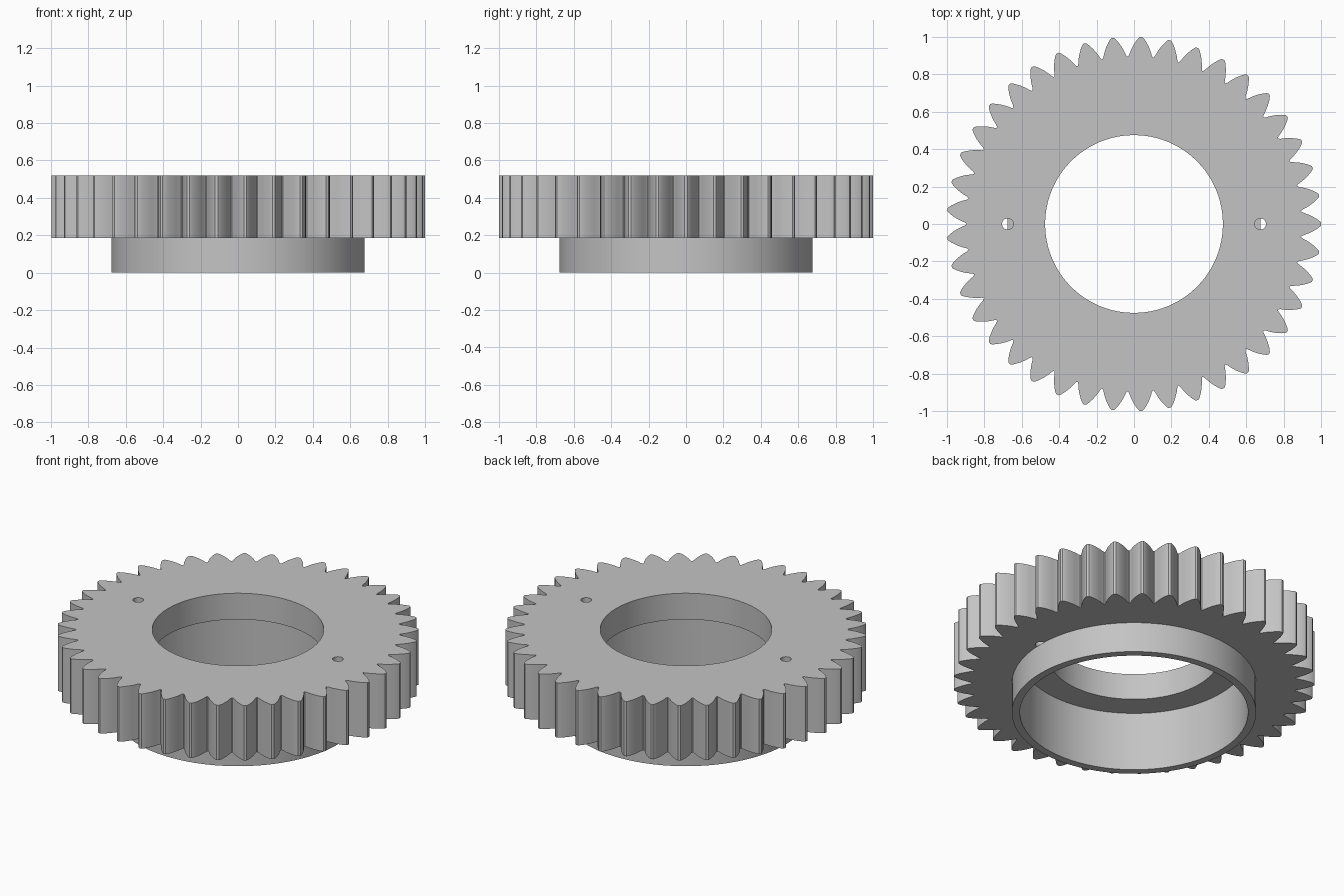
import bpy
import math
from math import cos, sin, radians

cube = bpy.data.objects.get("Cube")
if cube:
    bpy.data.objects.remove(cube, do_unlink=True)

TEETH = 41
TOP, UNDERSIDE, LEDGE = 0.52, 0.185, 0.36
BORE_R, RECESS_R, COLLAR_R = 0.475, 0.632, 0.677
PIN_X, PIN_R = 0.675, 0.03

grey = bpy.data.materials.new("plain grey")
grey.use_nodes = True
grey.diffuse_color = (0.55, 0.55, 0.55, 1)
grey.node_tree.nodes["Principled BSDF"].inputs["Base Color"].default_value = (0.55, 0.55, 0.55, 1)


def prism(name, outline, z0, z1):
    """Extrude a closed 2D outline from z0 to z1."""
    n = len(outline)
    verts = [(x, y, z) for z in (z0, z1) for x, y in outline]
    faces = [list(range(n))[::-1], list(range(n, 2 * n))]
    faces += [(i, (i + 1) % n, n + (i + 1) % n, n + i) for i in range(n)]
    mesh = bpy.data.meshes.new(name)
    mesh.from_pydata(verts, [], faces)
    mesh.materials.append(grey)
    obj = bpy.data.objects.new(name, mesh)
    bpy.context.collection.objects.link(obj)
    return obj


def circle(radius, segments, cx=0.0):
    steps = (2 * math.pi * i / segments for i in range(segments))
    return [(cx + radius * cos(a), radius * sin(a)) for a in steps]


def activate(obj):
    bpy.ops.object.select_all(action='DESELECT')
    obj.select_set(True)
    bpy.context.view_layer.objects.active = obj


def cut(obj, outline, z0, z1):
    """Subtract a prism and discard the cutter."""
    cutter = prism("cutter", outline, z0, z1)
    cutter.hide_render = True
    mod = obj.modifiers.new("cut", 'BOOLEAN')
    mod.operation, mod.solver, mod.object = 'DIFFERENCE', 'EXACT', cutter
    activate(obj)
    bpy.ops.object.modifier_apply(modifier=mod.name)
    bpy.data.objects.remove(cutter, do_unlink=True)


# Toothed wheel: one convex flank (radius, half angle in degrees), mirrored and repeated
flank = [(0.896, 4.25), (0.905, 3.85), (0.93, 3.2), (0.955, 2.4), (0.98, 1.45), (0.995, 0.75), (1.0, 0.4)]
tooth = [(r, -a) for r, a in flank] + [(r, a) for r, a in reversed(flank)]
outline = []
for k in range(TEETH):
    for r, a in tooth:
        angle = radians(a + k * 360 / TEETH)
        outline.append((r * cos(angle), r * sin(angle)))
wheel = prism("toothed_wheel", outline, UNDERSIDE, TOP)

# Bore, wider recess below it, and two pin holes
cut(wheel, circle(BORE_R, 96), 0, 1)
cut(wheel, circle(RECESS_R, 96), 0, LEDGE)
for side in (-1, 1):
    cut(wheel, circle(PIN_R, 24, side * PIN_X), 0, 1)

# Thin collar below the wheel
collar = prism("collar", circle(COLLAR_R, 96), 0, UNDERSIDE)
cut(collar, circle(RECESS_R, 96), -1, 1)

for part in (wheel, collar):
    activate(part)
    bpy.ops.object.shade_smooth_by_angle(angle=radians(25))
